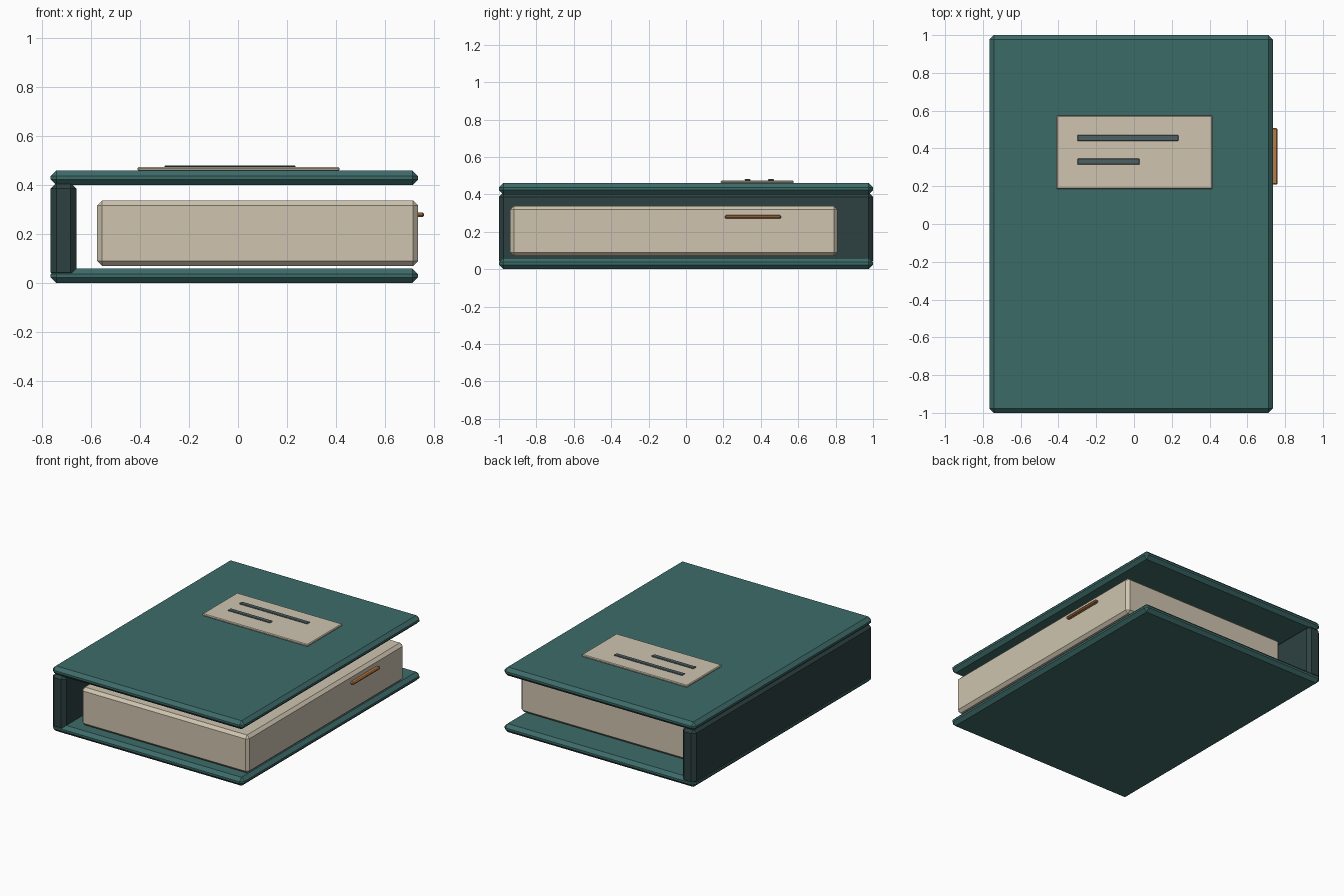
import bpy
import bmesh
from mathutils import Vector

cube = bpy.data.objects.get("Cube")
if cube:
    bpy.data.objects.remove(cube, do_unlink=True)


def material(name, rgb):
    mat = bpy.data.materials.new(name)
    mat.use_nodes = True
    color = (*rgb, 1.0)
    mat.diffuse_color = color
    mat.node_tree.nodes["Principled BSDF"].inputs["Base Color"].default_value = color
    return mat


teal = material("teal cloth", (0.046, 0.148, 0.14))
dark = material("dark teal", (0.027, 0.053, 0.053))
paper = material("cream paper", (0.62, 0.55, 0.43))
ink = material("slate ink", (0.075, 0.115, 0.125))
copper = material("copper ribbon", (0.47, 0.2, 0.06))


def block(name, low, high, bevel, mat):
    """Box between two corners with a flat chamfer on every edge."""
    low, high = Vector(low), Vector(high)
    center, size = (low + high) / 2, high - low
    bm = bmesh.new()
    bmesh.ops.create_cube(bm, size=1)
    bmesh.ops.scale(bm, vec=size, verts=bm.verts)
    mesh = bpy.data.meshes.new(name)
    bm.to_mesh(mesh)
    bm.free()
    mesh.materials.append(mat)
    obj = bpy.data.objects.new(name, mesh)
    obj.location = center
    bpy.context.collection.objects.link(obj)
    chamfer = obj.modifiers.new("Chamfer", "BEVEL")
    chamfer.width = bevel
    chamfer.segments = 1
    return obj


# Covers and spine
for name, bottom, top in (("back_cover", 0, 0.06), ("front_cover", 0.4, 0.46)):
    block(name, (-0.765, -1, bottom), (0.735, 1, top), 0.023, teal)
block("spine", (-0.765, -1, 0.02), (-0.66, 1, 0.41), 0.024, dark)

# Page block
block("pages", (-0.575, -0.94, 0.07), (0.735, 0.81, 0.338), 0.02, paper)

# Title label with two printed lines
block("label", (-0.41, 0.185, 0.458), (0.415, 0.575, 0.474), 0.005, paper)
for name, right, y in (("long_line", 0.235, 0.455), ("short_line", 0.03, 0.33)):
    block(name, (-0.3, y - 0.016, 0.473), (right, y + 0.016, 0.481), 0.003, ink)

# Bookmark peeking out of the page edge
block("bookmark", (0.7, 0.208, 0.27), (0.76, 0.508, 0.289), 0.006, copper)
